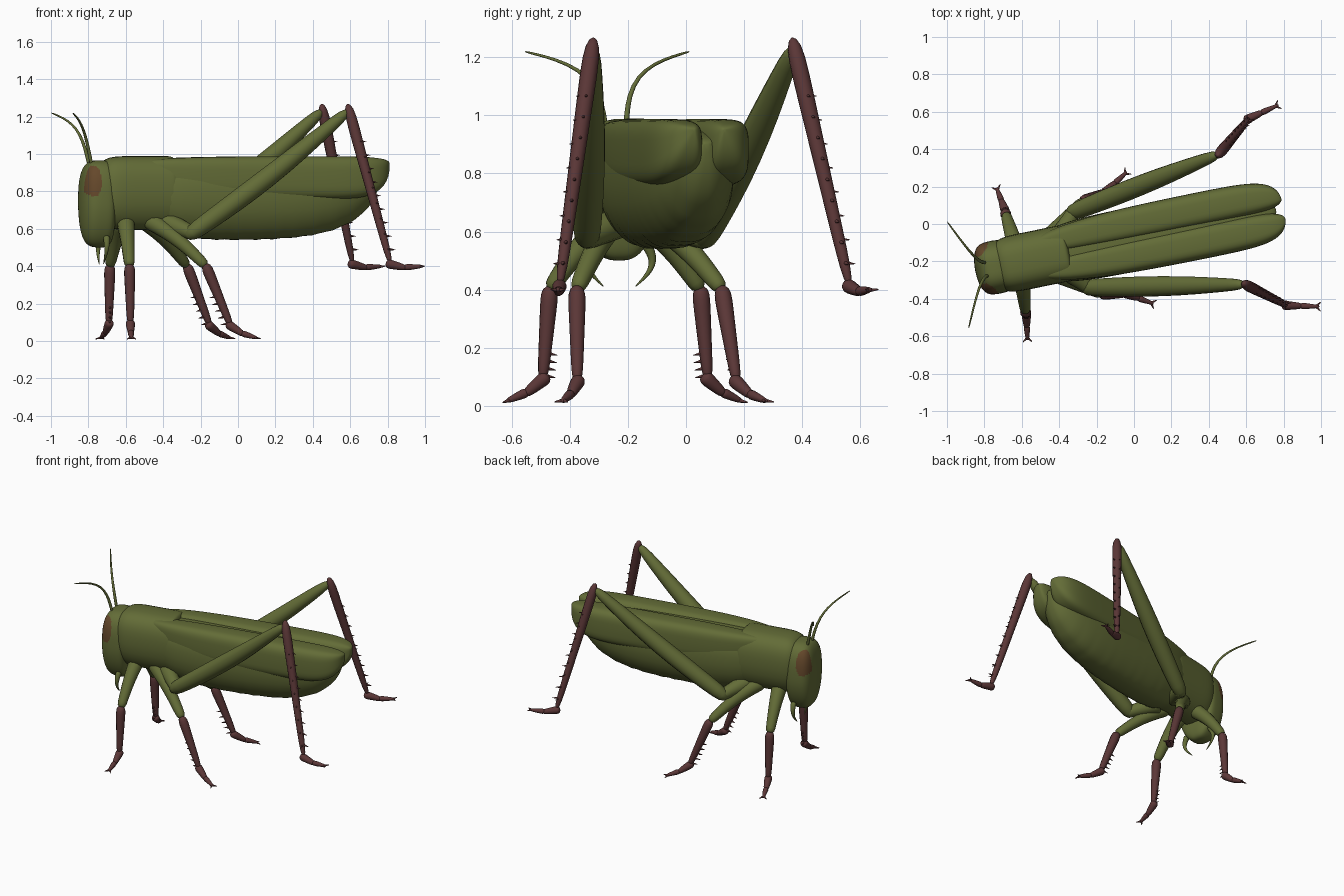
import bpy, bmesh, math
from mathutils import Vector, Matrix

cube = bpy.data.objects.get("Cube")
if cube:
    bpy.data.objects.remove(cube, do_unlink=True)

# Parts are built along the body axis (tail towards +x), then turned into place
PLACE = Matrix.Translation((-0.76, -0.235, 0)) @ Matrix.Rotation(0.2, 4, 'Z')


def material(name, *rgb):
    mat = bpy.data.materials.new(name)
    mat.use_nodes = True
    mat.diffuse_color = (*rgb, 1)
    shader = mat.node_tree.nodes["Principled BSDF"]
    shader.inputs["Base Color"].default_value = mat.diffuse_color
    shader.inputs["Roughness"].default_value = 0.8
    return mat


green = material("leaf green", 0.125, 0.15, 0.038)
brown = material("red brown", 0.105, 0.038, 0.038)
eye_brown = material("eye brown", 0.13, 0.065, 0.024)


def mix(a, b, t):
    return a + (b - a) * t


def stations(count):
    """Parameters from start to end, crowded at the ends where shapes round off."""
    return [(1 - math.cos(math.pi * i / count)) / 2 for i in range(count + 1)]


def rounding(t, nose, tail):
    """Scale that closes a shape at both ends; higher powers are blunter."""
    shape = (1 - (1 - t) ** nose) * (1 - t ** tail)
    return max(math.sqrt(max(shape, 0)), 0.05)


def circle(sides):
    for k in range(sides):
        angle = math.tau * k / sides
        yield math.cos(angle), math.sin(angle)


def squared(value, power):
    return math.copysign(abs(value) ** (2 / power), value)


def hull(start, end, width, low, high, pivot, nose, tail,
         offset=0, power=3, taper=0, ripple=0, sides=40):
    """Rounded box section swept along x, closing towards the pivot height."""
    rings = []
    for t in stations(48):
        x = mix(start, end, t)
        scale = rounding(t, nose, tail)
        bottom, top = mix(pivot, low, scale), mix(pivot, high, scale)
        y = offset * mix(0.6, 1, scale)
        ring = []
        for c, s in circle(sides):
            under = max(-s, 0)
            wave = 1 + ripple * under * math.sin(60 * x)
            c, s = squared(c, power), squared(s, power)
            ring.append(Vector((x, y + width * scale * c * wave * (1 - taper * under),
                                mix(bottom, top, (1 + s * wave) / 2))))
        rings.append(ring)
    return rings


def limb(start, end, thick, thin, swell=0, bow=(0, 0, 0), blunt=40):
    """Round tapering limb, optionally swollen and bowed halfway along."""
    start, end, bow = Vector(start), Vector(end), Vector(bow)
    across = (end - start).orthogonal()
    rings = []
    for t in stations(16):
        arch = math.sin(math.pi * t)
        centre = mix(start, end, t) + bow * arch
        along = end - start + bow * math.pi * math.cos(math.pi * t)
        side = along.cross(across).normalized()
        up = along.cross(side).normalized()
        radius = (mix(thick, thin, t) + swell * arch) * rounding(t, blunt, blunt)
        rings.append([centre + radius * (c * side + s * up) for c, s in circle(12)])
    return rings


def thorns(start, end, direction, count, length):
    """Row of small spikes between two points."""
    reach = Vector(direction).normalized() * length
    for i in range(count):
        root = mix(Vector(start), Vector(end), i / (count - 1))
        yield limb(root, root + reach, length / 5, 0.001)


def in_eye(point):
    """Upright oval on each side of the face."""
    along, rise = (point.x + 0.042) / 0.045, (point.z - 0.857) / 0.08
    return abs(point.y) > 0.075 and abs(along) ** 3 + abs(rise) ** 3 < 1


def make(name, mats, lofts, flip=1, marked=None):
    """Skin every list of rings into one smooth object; marked faces take colour two."""
    bm = bmesh.new()
    for rings in lofts:
        loops = [[bm.verts.new((p.x, p.y * flip, p.z)) for p in ring] for ring in rings]
        for a, b in zip(loops, loops[1:]):
            for k in range(len(a)):
                bm.faces.new((a[k - 1], a[k], b[k], b[k - 1]))
        bm.faces.new(loops[0])
        bm.faces.new(loops[-1])
    bmesh.ops.recalc_face_normals(bm, faces=bm.faces)
    for face in bm.faces:
        face.smooth = True
        if marked and marked(face.calc_center_median()):
            face.material_index = 1
    mesh = bpy.data.meshes.new(name)
    bm.to_mesh(mesh)
    bm.free()
    mesh.transform(PLACE)
    mesh.set_sharp_from_angle(angle=math.radians(50))
    for mat in mats:
        mesh.materials.append(mat)
    bpy.context.collection.objects.link(bpy.data.objects.new(name, mesh))


def leg(name, flip, hip, knee, ankle, toe, thick, thin, swell=0, lift=0, spikes=()):
    """Green thigh, brown shin with thorns, and a brown clawed foot."""
    hip, knee, ankle, toe = map(Vector, (hip, knee, ankle, toe))
    make(name + "_thigh", [green], [limb(hip, knee, thick, thin, swell, (0, 0, lift))], flip)
    shin = [limb(knee + (knee - ankle) * 0.04, ankle, thin * 1.15, thin * 0.65, blunt=20)]
    for first, last, direction, count, length in spikes:
        shin += thorns(mix(knee, ankle, first), mix(knee, ankle, last),
                       direction, count, length)
    make(name + "_shin", [brown], shin, flip)
    # The foot drops from the ankle, then lies nearly flat
    ball = mix(ankle, toe, 0.5) - Vector((0, 0, 0.015))
    foot = [limb(ankle - (ball - ankle) * 0.3, ball, thin, thin * 0.55, blunt=12),
            limb(mix(ankle, ball, 0.8), toe, thin * 0.7, thin * 0.3, blunt=12)]
    across = (toe - ankle).cross(Vector((0, 0, 1))).normalized()
    for way in (-1, 1):
        root = mix(ball, toe, 0.8)
        claw = (toe - root).normalized() + across * way
        foot.append(limb(root, root + claw * 0.025, 0.008, 0.002))
    make(name + "_foot", [brown], foot, flip)


# Head with its painted eyes, collar and abdomen
make("head", [green, eye_brown],
     [hull(-0.09, 0.1, 0.143, 0.5, 0.967, pivot=0.74, nose=7, tail=12, taper=0.3, sides=160)],
     marked=in_eye)
make("collar", [green], [hull(0, 0.43, 0.152, 0.595, 0.989, pivot=0.8, nose=12, tail=60,
                              taper=0.25)])
make("abdomen", [green], [hull(0.2, 1.55, 0.172, 0.54, 0.967, pivot=0.9, nose=10, tail=6,
                               taper=0.3, ripple=0.012)])

# Left and right are laid out alike on +y, then flipped across the body axis
for side, flip in (("left_", -1), ("right_", 1)):
    make(side + "wing", [green], [hull(0.2, 1.59, 0.09, 0.755, 0.988, pivot=0.95,
                                       nose=5, tail=16, offset=0.088, power=3.6)], flip)

    # Feeler and mouth palp
    make(side + "antenna", [green], [limb((-0.03, 0.035, 0.94), (-0.185, 0.29, 1.22),
                                          0.01, 0.004, bow=(0.02, -0.07, 0.05))], flip)
    make(side + "palp", [green], [limb((0.04, 0.09, 0.56), (0.03, 0.055, 0.41),
                                       0.02, 0.002, bow=(0, 0.04, 0))], flip)

    # Walking legs
    leg(side + "front", flip, (0.15, 0.06, 0.64), (0.13, 0.265, 0.4),
        (0.13, 0.29, 0.09), (0.11, 0.415, 0.015), 0.05, 0.028, lift=0.02,
        spikes=[(0.7, 0.95, (0, -1, -0.2), 4, 0.045)])
    leg(side + "middle", flip, (0.27, 0.06, 0.65), (0.55, 0.255, 0.4),
        (0.68, 0.28, 0.08), (0.81, 0.36, 0.015), 0.05, 0.028, lift=0.02,
        spikes=[(0.5, 0.95, (-1, -0.3, -0.2), 5, 0.05)])

    # Jumping legs
    make(side + "hind_hip", [green], [limb((0.36, 0.06, 0.64), (0.5, 0.22, 0.57),
                                           0.06, 0.035)], flip)
    leg(side + "hind", flip, (0.45, 0.2, 0.555), (1.31, 0.355, 1.235),
        (1.505, 0.51, 0.41), (1.675, 0.55, 0.4), 0.045, 0.028, swell=0.018, lift=-0.02,
        spikes=[(0.2, 0.9, (1, 0.15, -0.1), 9, 0.05), (0.2, 0.9, (0.4, 1, -0.1), 8, 0.04)])
